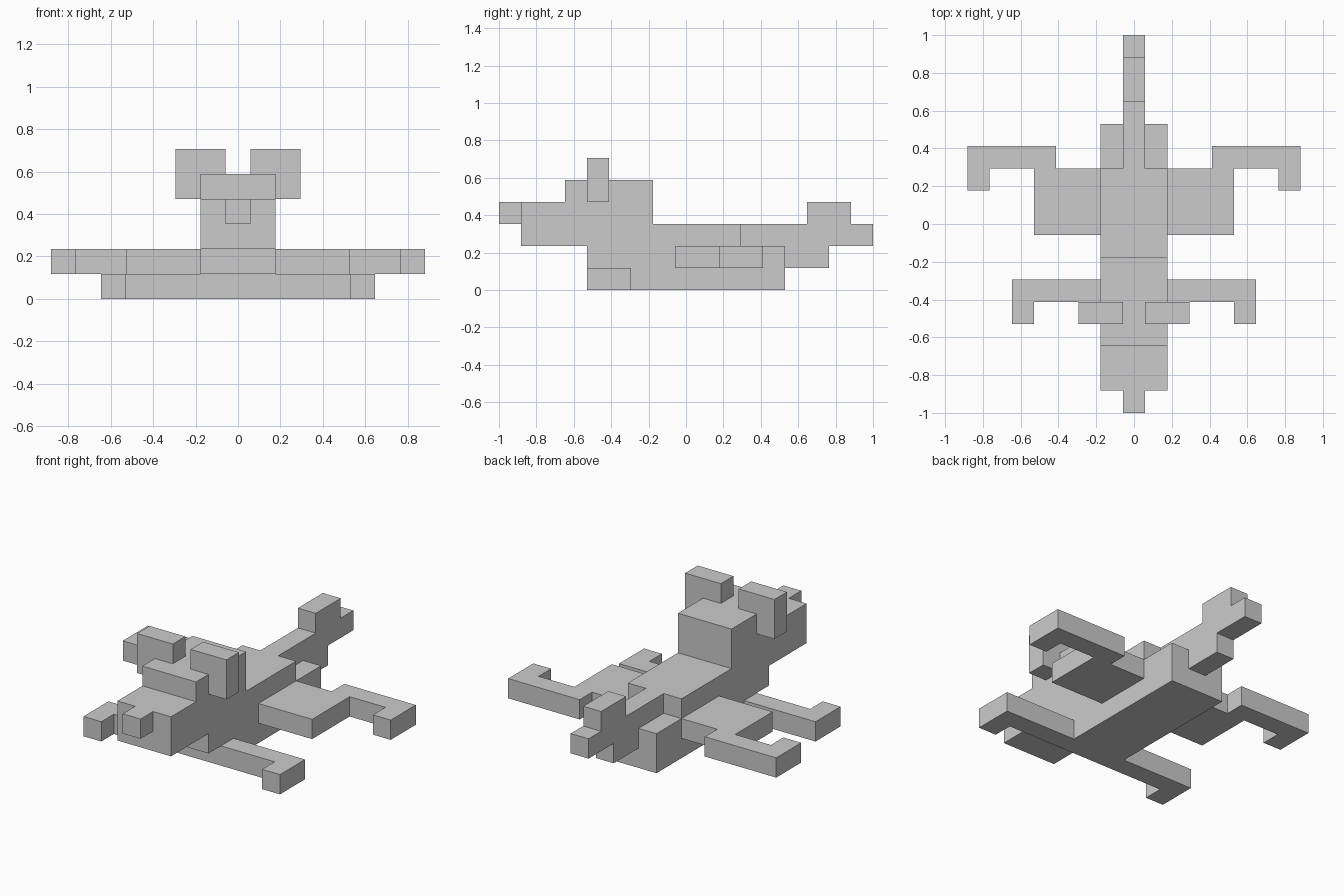
import bpy, bmesh
from mathutils import Vector

if "Cube" in bpy.data.objects:
    bpy.data.objects.remove(bpy.data.objects["Cube"])

U = 2 / 17  # one block of the model


def prism(name, axis, profile, lo, hi, mirror=False):
    """Extrude a blocky outline along an axis; sizes are in blocks."""
    def place(a, b, c):
        co = {'X': (c, a, b), 'Y': (a, c, b), 'Z': (a, b, c)}[axis]
        return Vector(co) * U

    bm = bmesh.new()
    face = bm.faces.new([bm.verts.new(place(a, b, lo)) for a, b in profile])
    top = bmesh.ops.extrude_face_region(bm, geom=[face], use_keep_orig=True)['geom']
    verts = [v for v in top if isinstance(v, bmesh.types.BMVert)]
    bmesh.ops.translate(bm, verts=verts, vec=place(0, 0, hi - lo))
    bmesh.ops.recalc_face_normals(bm, faces=bm.faces[:])
    mesh = bpy.data.meshes.new(name)
    bm.to_mesh(mesh)
    bm.free()
    obj = bpy.data.objects.new(name, mesh)
    bpy.context.collection.objects.link(obj)
    if mirror:
        mod = obj.modifiers.new("mirror", 'MIRROR')
        mod.use_mirror_merge = False
    return obj


# Torso: side outline (y, z), with undercut chest and low haunches
prism("torso", 'X', [(-3.5, 0), (4.5, 0), (4.5, 2), (2.5, 2), (2.5, 3), (-1.5, 3),
                     (-1.5, 2), (-4.5, 2), (-4.5, 1), (-3.5, 1)], -1.5, 1.5)

# Head with stepped muzzle, and nose
prism("head", 'X', [(-7.5, 2), (-1.5, 2), (-1.5, 5), (-5.5, 5), (-5.5, 4), (-7.5, 4)],
      -1.5, 1.5)
prism("nose", 'X', [(-8.5, 3), (-7.5, 3), (-7.5, 4), (-8.5, 4)], -0.5, 0.5)

# Tail: side outline (y, z)
prism("tail", 'X', [(2.5, 2), (4.5, 2), (4.5, 1), (6.5, 1), (6.5, 2), (8.5, 2),
                    (8.5, 3), (7.5, 3), (7.5, 4), (5.5, 4), (5.5, 3), (2.5, 3)], -0.5, 0.5)

# Ears: front outline (x, z) hooked over the head corners
prism("ears", 'Y', [(0.5, 5), (1.5, 5), (1.5, 4), (2.5, 4), (2.5, 6), (0.5, 6)],
      -4.5, -3.5, mirror=True)

# Legs: plan outlines (x, y)
prism("front_legs", 'Z', [(1.5, -3.5), (4.5, -3.5), (4.5, -4.5), (5.5, -4.5),
                          (5.5, -2.5), (1.5, -2.5)], 0, 1, mirror=True)
prism("hind_legs", 'Z', [(1.5, -0.5), (4.5, -0.5), (4.5, 2.5), (6.5, 2.5), (6.5, 1.5),
                         (7.5, 1.5), (7.5, 3.5), (3.5, 3.5), (3.5, 2.5), (1.5, 2.5)],
      1, 2, mirror=True)
